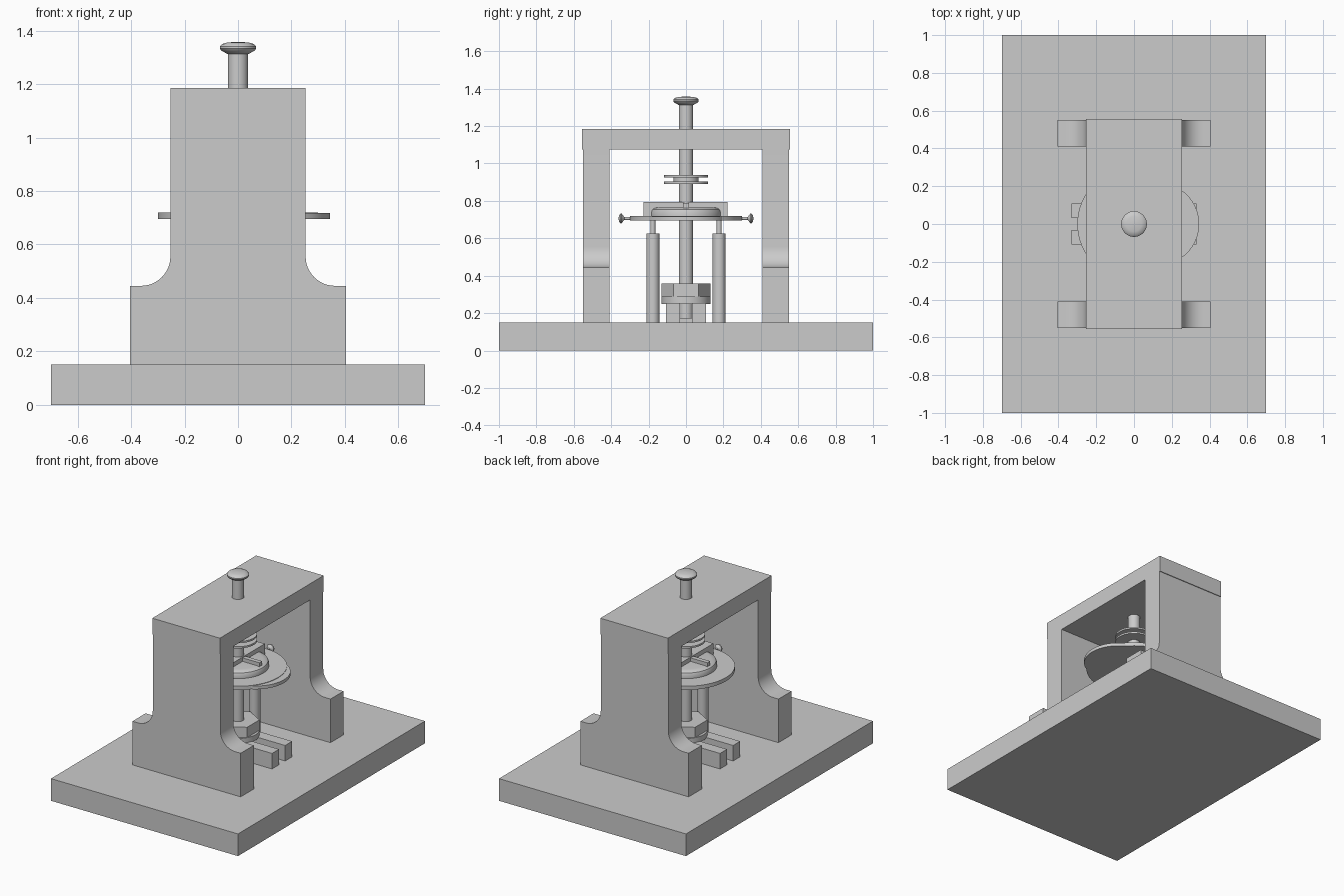
import bpy, bmesh, math

if "Cube" in bpy.data.objects:
    bpy.data.objects.remove(bpy.data.objects["Cube"])


def finish(name, bm, smooth=False):
    bmesh.ops.remove_doubles(bm, verts=bm.verts, dist=1e-6)
    bmesh.ops.recalc_face_normals(bm, faces=bm.faces)
    me = bpy.data.meshes.new(name)
    bm.to_mesh(me)
    bm.free()
    ob = bpy.data.objects.new(name, me)
    bpy.context.collection.objects.link(ob)
    if smooth:
        bpy.ops.object.select_all(action='DESELECT')
        ob.select_set(True)
        bpy.context.view_layer.objects.active = ob
        bpy.ops.object.shade_smooth_by_angle(angle=math.radians(35))
    return ob


def box(name, x0, x1, y0, y1, z0, z1):
    bm = bmesh.new()
    bmesh.ops.create_cube(bm, size=1)
    for v in bm.verts:
        v.co = ((x0 + x1) / 2 + v.co.x * (x1 - x0),
                (y0 + y1) / 2 + v.co.y * (y1 - y0),
                (z0 + z1) / 2 + v.co.z * (z1 - z0))
    return finish(name, bm)


def extrude(name, points, direction, smooth=False):
    bm = bmesh.new()
    face = bm.faces.new([bm.verts.new(p) for p in points])
    ext = bmesh.ops.extrude_face_region(bm, geom=[face], use_keep_orig=True)
    verts = [g for g in ext["geom"] if isinstance(g, bmesh.types.BMVert)]
    bmesh.ops.translate(bm, verts=verts, vec=direction)
    return finish(name, bm, smooth)


def lathe(name, profile, loc=(0, 0, 0), axis='Z', n=48):
    """Spin (radius, height) points around an axis; axis is 'Z', 'Y' or '-Y'."""
    bm = bmesh.new()
    rings = []
    for r, h in profile:
        ring = []
        for i in range(n):
            a = 2 * math.pi * i / n
            c, s = r * math.cos(a), r * math.sin(a)
            p = (c, s, h) if axis == 'Z' else (c, h if axis == 'Y' else -h, s)
            ring.append(bm.verts.new([p[k] + loc[k] for k in range(3)]))
        rings.append(ring)
    for a, b in zip(rings, rings[1:]):
        for i in range(n):
            j = (i + 1) % n
            bm.faces.new((a[i], a[j], b[j], b[i]))
    bm.faces.new(rings[0])
    bm.faces.new(rings[-1])
    return finish(name, bm, True)


def cylinder(name, r, z0, z1, x=0, y=0, n=48):
    return lathe(name, [(r, z0), (r, z1)], (x, y, 0), 'Z', n)


# Base plate and top beam
box("base_plate", -0.70, 0.70, -1, 1, 0, 0.15)
box("top_beam", -0.253, 0.253, -0.555, 0.555, 1.075, 1.185)

# Side frames with concave shoulders
right = [(0.405, 0.15), (0.405, 0.445)]
for i in range(13):
    a = math.radians(270 - 90 * i / 12)
    right.append((0.363 + 0.11 * math.cos(a), 0.555 + 0.11 * math.sin(a)))
right.append((0.253, 1.075))
outline = right + [(-x, z) for x, z in reversed(right)]
for side, y in (("front", -0.55), ("back", 0.41)):
    extrude(side + "_frame", [(x, y, z) for x, z in outline], (0, 0.14, 0), True)

# Central shaft with mushroom knob
lathe("shaft", [(0.038, 0.16), (0.038, 1.32)])
lathe("shaft_knob", [(0.038, 1.312), (0.062, 1.325), (0.068, 1.333), (0.068, 1.341),
                     (0.060, 1.350), (0.040, 1.356), (0.001, 1.358)])

# Grooved pulley
for name, z in (("lower", 0.891), ("upper", 0.926)):
    cylinder(name + "_pulley_flange", 0.118, z, z + 0.012)
cylinder("pulley_hub", 0.067, 0.90, 0.93)

# Cam disc with lobe on the right
cylinder("cam_disc", 0.30, 0.695, 0.72, n=64)
cylinder("cam_lobe", 0.218, 0.695, 0.717, x=0.127, n=64)

# Rounded hub and crossbars on the disc
lathe("disc_hub", [(0.19, 0.72), (0.19, 0.742), (0.184, 0.755), (0.17, 0.763),
                   (0.15, 0.766), (0.001, 0.766)])
box("disc_crossbar", -0.045, 0.045, -0.228, 0.222, 0.715, 0.795)
box("disc_key", -0.17, 0.17, -0.015, 0.015, 0.72, 0.79)

# Side thumb screws, support posts and rails
for side, s, axis in (("front", -1, '-Y'), ("back", 1, 'Y')):
    lathe(side + "_thumb_screw",
          [(0.008, 0.28), (0.008, 0.33), (0.014, 0.335), (0.026, 0.344),
           (0.027, 0.350), (0.018, 0.358), (0.001, 0.361)], (0, 0, 0.706), axis, 24)
    cylinder(side + "_post", 0.035, 0.15, 0.625, y=s * 0.177, n=32)
    cylinder(side + "_post_rod", 0.013, 0.62, 0.70, y=s * 0.177, n=24)
    ys = sorted((s * 0.033, s * 0.108))
    box(side + "_rail", -0.33, 0.33, ys[0], ys[1], 0.15, 0.255)
box("rail_spacer", -0.10, 0.10, -0.033, 0.033, 0.15, 0.175)

# Collar and hex nut at the foot of the shaft
cylinder("shaft_collar", 0.132, 0.25, 0.288)
hexagon = [(0.132 * math.sin(k * math.pi / 3), 0.132 * math.cos(k * math.pi / 3), 0.288)
           for k in range(6)]
extrude("hex_nut", hexagon, (0, 0, 0.07))
